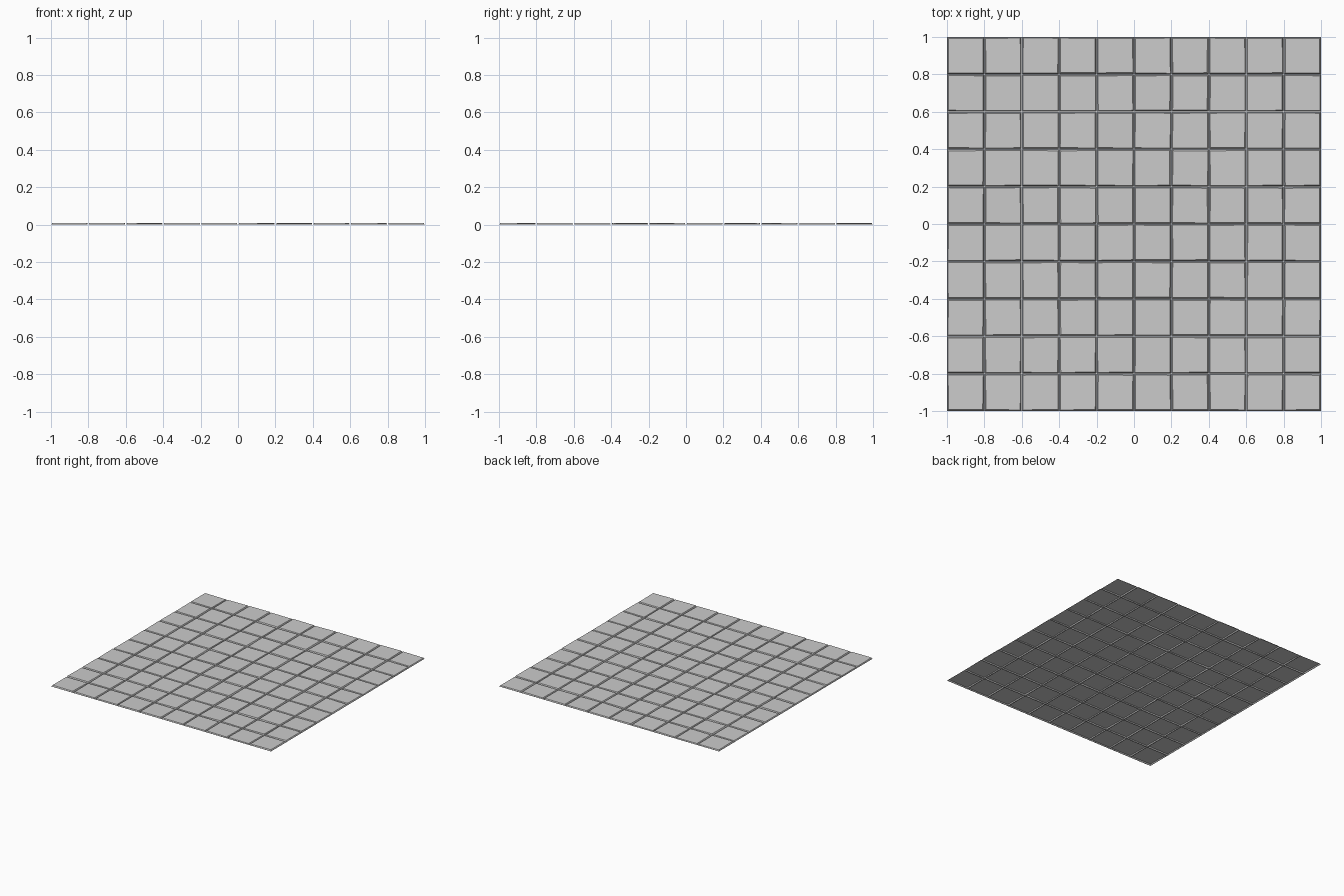
import bpy, bmesh, random

if "Cube" in bpy.data.objects:
    bpy.data.objects.remove(bpy.data.objects["Cube"])

random.seed(4)
N = 10            # tiles per side
CELL = 2 / N
HALF = CELL / 2
CORNERS = [(-1, -1), (1, -1), (1, 1), (-1, 1)]

bm = bmesh.new()


def ring(cx, cy, inset, heights, jitter):
    """Four corner vertices of a tile outline, slightly irregular."""
    return [bm.verts.new((cx + sx * (HALF - inset + dx), cy + sy * (HALF - inset + dy), z))
            for (sx, sy), z, (dx, dy) in zip(CORNERS, heights, jitter)]


def bridge(a, b):
    for i in range(4):
        j = (i + 1) % 4
        bm.faces.new((a[i], a[j], b[j], b[i]))


# Open sheet: grout strip, groove wall, sloped rim and tilted top for each tile
for row in range(N):
    for col in range(N):
        cx, cy = -1 + CELL * (col + 0.5), -1 + CELL * (row + 0.5)
        tilt_x, tilt_y = random.uniform(-0.0012, 0.0012), random.uniform(-0.0012, 0.0012)
        tops = [0.0076 + sx * tilt_x + sy * tilt_y for sx, sy in CORNERS]
        still = [(0, 0)] * 4
        wobble = [(random.uniform(-0.002, 0.002), random.uniform(-0.002, 0.002)) for _ in CORNERS]
        border = ring(cx, cy, 0, [0] * 4, still)
        foot = ring(cx, cy, 0.003, [0] * 4, still)
        rim = ring(cx, cy, 0.0075, tops, wobble)
        bridge(border, foot)
        bridge(foot, rim)
        bm.faces.new(rim)

bmesh.ops.remove_doubles(bm, verts=bm.verts, dist=0.0001)
mesh = bpy.data.meshes.new("tile_floor")
bm.to_mesh(mesh)
bm.free()
floor = bpy.data.objects.new("tile_floor", mesh)
bpy.context.collection.objects.link(floor)
